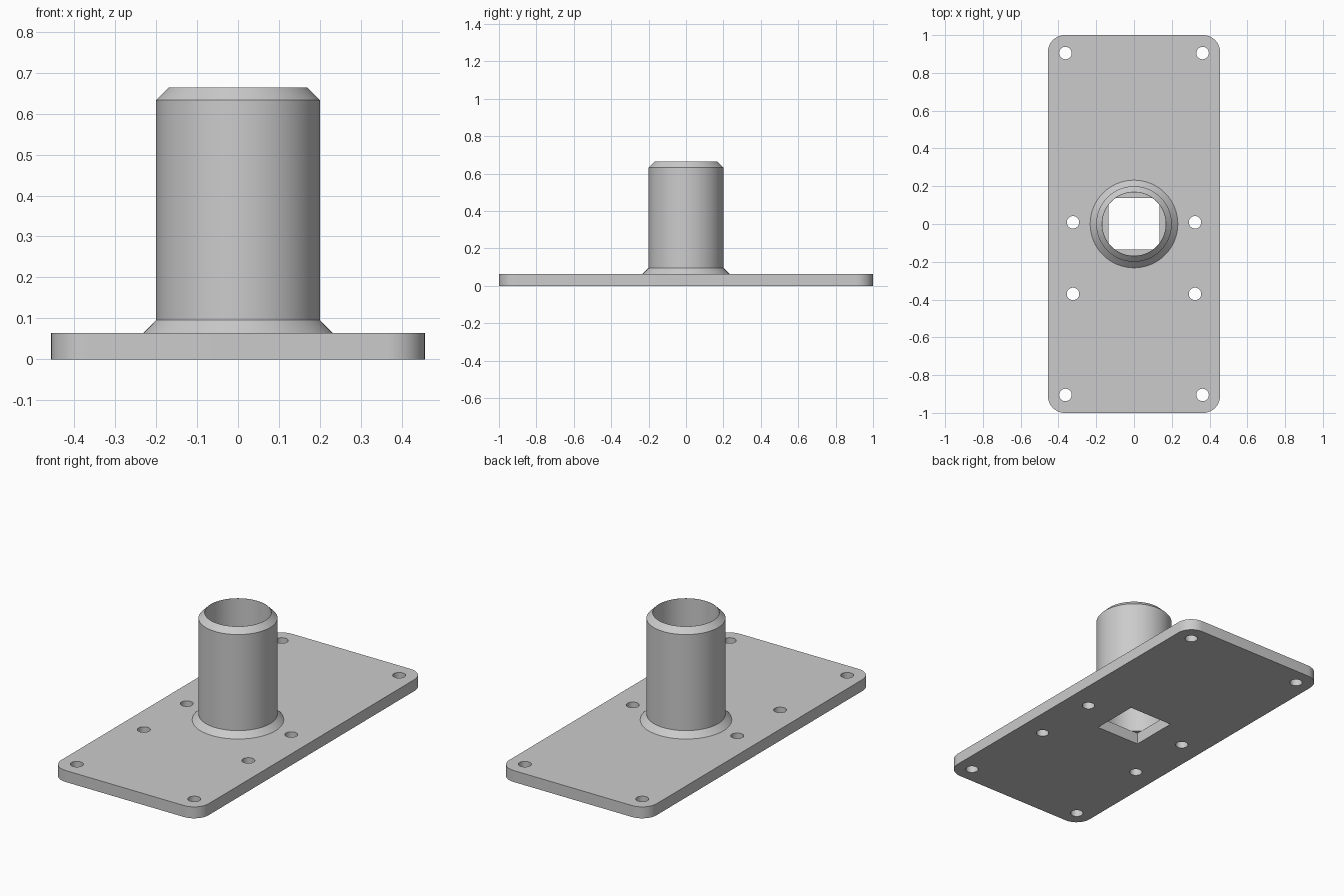
import bpy, bmesh
from math import radians

if "Cube" in bpy.data.objects:
    bpy.data.objects.remove(bpy.data.objects["Cube"])

PLATE_T = 0.064


def make(name, bm):
    bmesh.ops.recalc_face_normals(bm, faces=bm.faces)
    mesh = bpy.data.meshes.new(name)
    bm.to_mesh(mesh)
    bm.free()
    obj = bpy.data.objects.new(name, mesh)
    bpy.context.collection.objects.link(obj)
    return obj


def box(name, sx, sy, z0, z1, y=0, corner=0):
    bm = bmesh.new()
    bmesh.ops.create_cube(bm, size=1)
    for v in bm.verts:
        v.co = (v.co.x * sx, v.co.y * sy + y, z0 if v.co.z < 0 else z1)
    if corner:
        upright = [e for e in bm.edges if abs(e.verts[0].co.z - e.verts[1].co.z) > 1e-4]
        bmesh.ops.bevel(bm, geom=upright, offset=corner, segments=12, affect='EDGES', profile=0.5)
    return make(name, bm)


def lathe(name, profile, x=0, y=0, steps=96):
    # closed solid of revolution; the profile starts and ends off the axis
    bm = bmesh.new()
    verts = [bm.verts.new((r, 0, z)) for r, z in profile]
    edges = [bm.edges.new(p) for p in zip(verts, verts[1:])]
    bmesh.ops.spin(bm, geom=verts + edges, cent=(0, 0, 0), axis=(0, 0, 1),
                   angle=radians(360), steps=steps, use_duplicate=False)
    bmesh.ops.remove_doubles(bm, verts=bm.verts, dist=1e-5)
    bmesh.ops.holes_fill(bm, edges=[e for e in bm.edges if e.is_boundary], sides=0)
    bmesh.ops.translate(bm, verts=bm.verts, vec=(x, y, 0))
    return make(name, bm)


def combine(target, tool, operation):
    bpy.context.view_layer.objects.active = target
    mod = target.modifiers.new(operation, 'BOOLEAN')
    mod.operation = operation
    mod.solver = 'EXACT'
    mod.object = tool
    bpy.ops.object.modifier_apply(modifier=mod.name)
    bpy.data.objects.remove(tool, do_unlink=True)


# rounded base plate
flange = box("flanged_tube", 0.912, 2.0, 0, PLATE_T, corner=0.09)

# chamfered post with a conical foot
combine(flange, lathe("post", [(0.232, 0.03), (0.232, PLATE_T), (0.2, 0.096),
                               (0.2, 0.633), (0.169, 0.664)]), 'UNION')

# round bore down to the plate, then a square opening through it
combine(flange, lathe("bore", [(0.168, PLATE_T), (0.168, 0.8)]), 'DIFFERENCE')
combine(flange, box("square_opening", 0.272, 0.272, -0.1, PLATE_T + 0.0005, y=0.002), 'DIFFERENCE')

# mirrored screw holes
for hx, hy in ((0.363, 0.905), (0.363, -0.905), (0.323, 0.009), (0.323, -0.37)):
    for side in (-1, 1):
        combine(flange, lathe("screw_hole", [(0.033, -0.1), (0.033, 0.2)],
                              side * hx, hy, 32), 'DIFFERENCE')

flange.select_set(True)
bpy.context.view_layer.objects.active = flange
bpy.ops.object.shade_smooth_by_angle(angle=radians(25))
